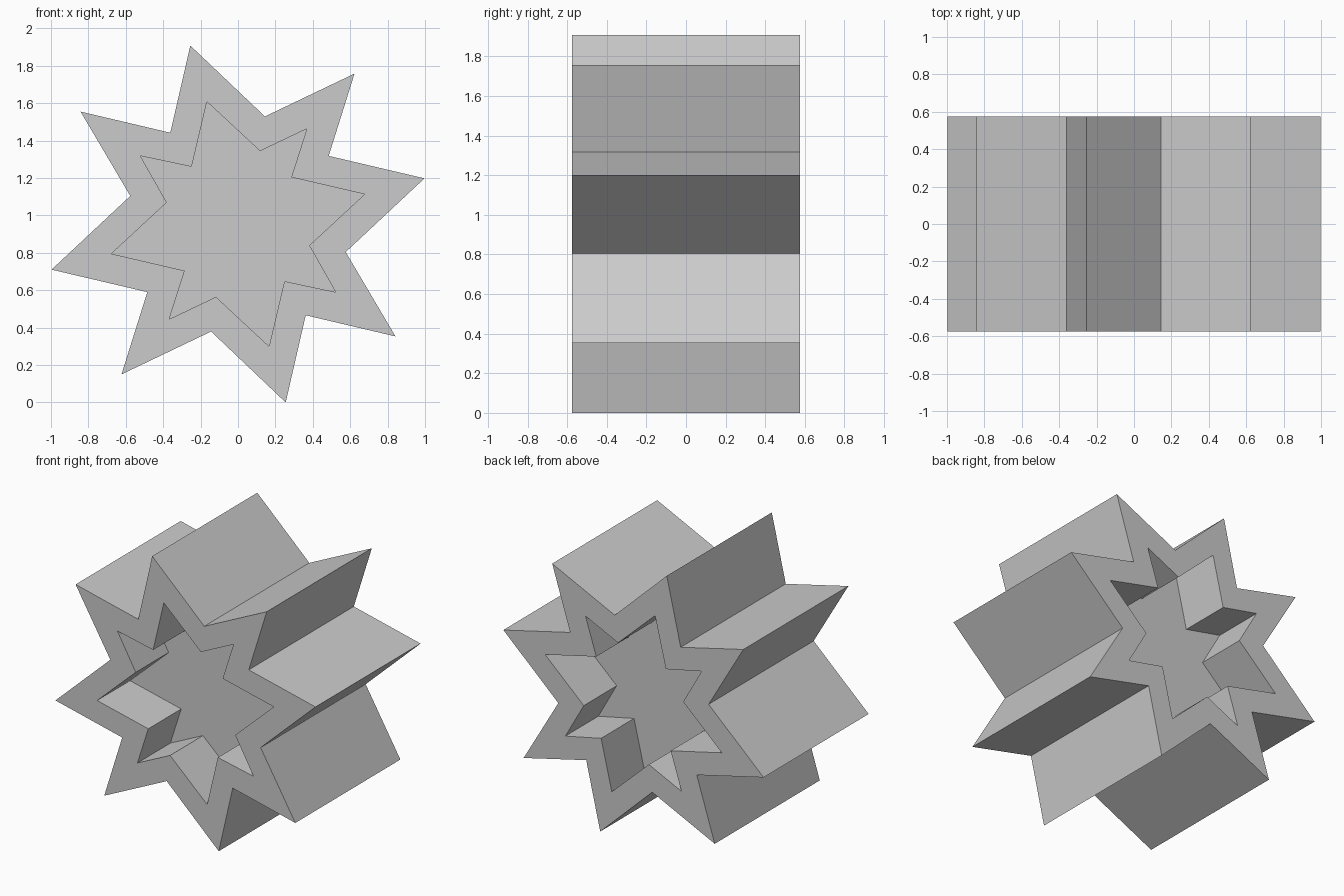
import bpy
import bmesh

cube = bpy.data.objects.get("Cube")
if cube:
    bpy.data.objects.remove(cube, do_unlink=True)

CENTRE_Z = 0.954
HALF_DEPTH = 0.575
FLOOR = HALF_DEPTH - 0.36

# Half of each star outline around its centre: tip, valley, tip, valley...
OUTER_HALF = [(0.997, 0.244), (0.485, 0.364), (0.623, 0.804), (0.144, 0.575),
              (-0.255, 0.954), (-0.362, 0.488), (-0.842, 0.601), (-0.576, 0.150)]
INNER_HALF = [(0.677, 0.159), (0.285, 0.250), (0.368, 0.509), (0.118, 0.390),
              (-0.166, 0.654), (-0.248, 0.306), (-0.522, 0.364), (-0.381, 0.115)]


def full_star(half):
    """Complete the outline with a half turn."""
    return half + [(-x, -z) for x, z in half]


def flat_material(name, colour):
    mat = bpy.data.materials.new(name)
    mat.use_nodes = True
    mat.diffuse_color = colour
    mat.node_tree.nodes["Principled BSDF"].inputs["Base Color"].default_value = colour
    return mat


outer, inner = full_star(OUTER_HALF), full_star(INNER_HALF)

# Rings run from the front recess floor, around the outside, to the back one
sections = [(inner, -FLOOR), (inner, -HALF_DEPTH), (outer, -HALF_DEPTH),
            (outer, HALF_DEPTH), (inner, HALF_DEPTH), (inner, FLOOR)]

bm = bmesh.new()
rings = [[bm.verts.new((x, y, z + CENTRE_Z)) for x, z in outline]
         for outline, y in sections]

# Recess walls, star rims and outer sides
for a, b in zip(rings, rings[1:]):
    for i in range(len(a)):
        j = (i + 1) % len(a)
        bm.faces.new((a[i], a[j], b[j], b[i]))

# Recess floors
bm.faces.new(rings[0])
bm.faces.new(rings[-1])
bmesh.ops.recalc_face_normals(bm, faces=bm.faces[:])

mesh = bpy.data.meshes.new("star_block")
bm.to_mesh(mesh)
bm.free()
mesh.materials.append(flat_material("plain_grey", (0.6, 0.6, 0.6, 1)))
star = bpy.data.objects.new("star_block", mesh)
bpy.context.collection.objects.link(star)
